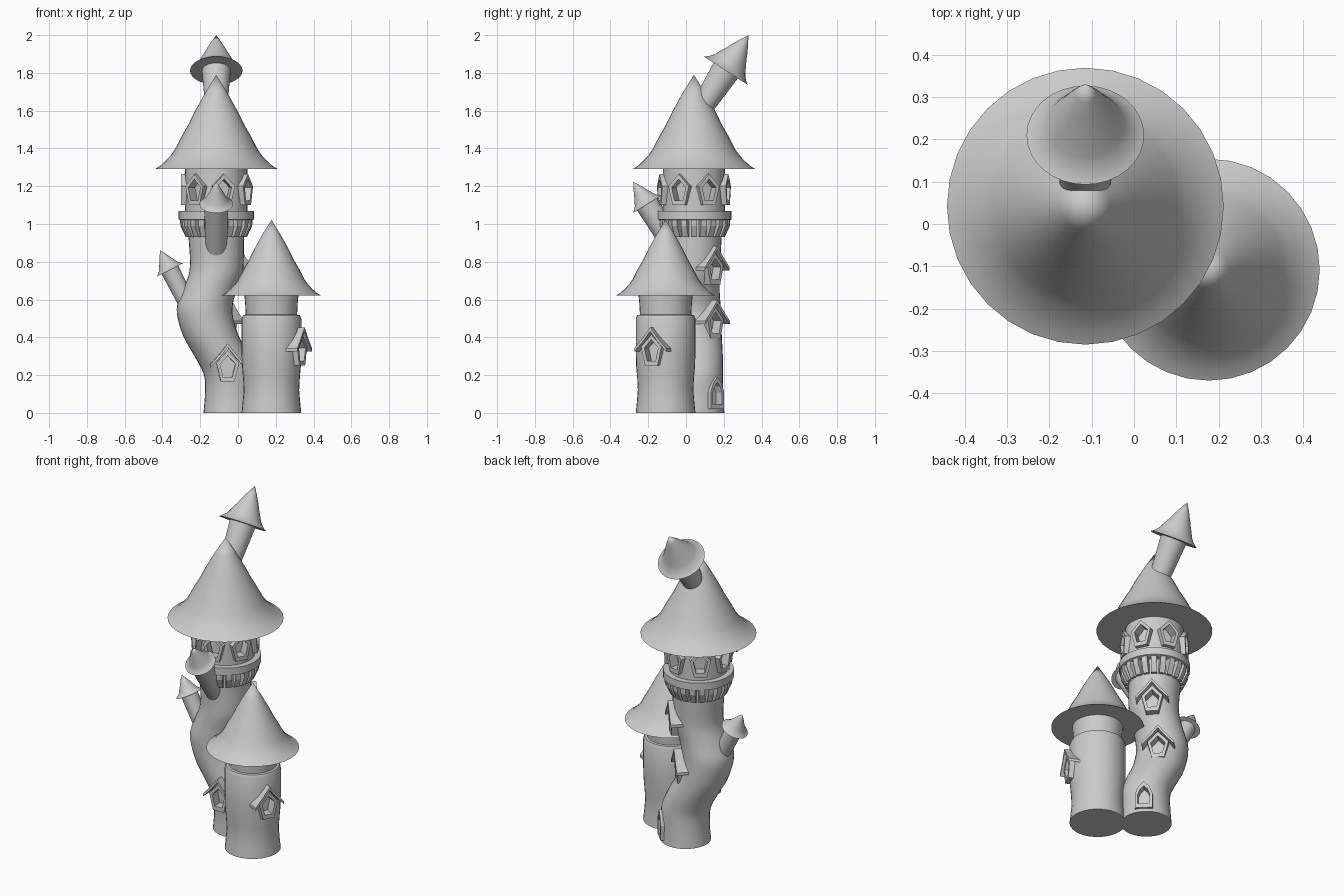
import bpy, bmesh, math
from mathutils import Matrix, Vector

if "Cube" in bpy.data.objects:
    bpy.data.objects.remove(bpy.data.objects["Cube"], do_unlink=True)

stone = bpy.data.materials.new("grey_stone")
stone.use_nodes = True
GREY = (0.6, 0.6, 0.6, 1)
stone.diffuse_color = GREY
stone.node_tree.nodes["Principled BSDF"].inputs["Base Color"].default_value = GREY


def finish(name, bm, matrix=Matrix()):
    bmesh.ops.remove_doubles(bm, verts=bm.verts, dist=1e-5)
    bmesh.ops.recalc_face_normals(bm, faces=bm.faces)
    bm.transform(matrix)
    mesh = bpy.data.meshes.new(name)
    bm.to_mesh(mesh)
    bm.free()
    mesh.materials.append(stone)
    obj = bpy.data.objects.new(name, mesh)
    bpy.context.collection.objects.link(obj)
    return obj


def smooth(obj):
    bpy.ops.object.select_all(action="DESELECT")
    obj.select_set(True)
    bpy.context.view_layer.objects.active = obj
    bpy.ops.object.shade_smooth_by_angle(angle=math.radians(35))


def lathe(name, rings, matrix=Matrix(), sides=32):
    """Closed body from rings of (radius, z) or (radius, z, x, y)."""
    bm = bmesh.new()
    loops = []
    for ring in rings:
        r, z, x, y = (tuple(ring) + (0, 0))[:4]
        angles = [math.tau * i / sides for i in range(sides)]
        loops.append([bm.verts.new((x + r * math.cos(a), y + r * math.sin(a), z)) for a in angles])
    for low, high in zip(loops, loops[1:]):
        for i in range(sides):
            j = (i + 1) % sides
            bm.faces.new((low[i], low[j], high[j], high[i]))
    bm.faces.new(loops[0][::-1])
    if rings[-1][0] > 0.001:
        bm.faces.new(loops[-1])
    return finish(name, bm, matrix)


def prism(name, outline, back, front, matrix, hole=None):
    """Outline of (side, z) points extruded along local x, with an optional hole."""
    bm = bmesh.new()
    n = len(outline)

    def loop(points, x):
        return [bm.verts.new((x, s, z)) for s, z in points]

    ends = [loop(outline, back), loop(outline, front)]
    pairs = [ends]
    if hole:
        inner = [loop(hole, back), loop(hole, front)]
        pairs += [inner, (ends[0], inner[0]), (ends[1], inner[1])]
    else:
        for end in ends:
            bm.faces.new(end)
    for a, b in pairs:
        for i in range(n):
            j = (i + 1) % n
            bm.faces.new((a[i], a[j], b[j], b[i]))
    return finish(name, bm, matrix)


def place(x, y, z, degrees):
    return Matrix.Translation((x, y, z)) @ Matrix.Rotation(math.radians(degrees), 4, "Z")


def shrink(points, factor, centre=0.08):
    return [(s * factor, centre + (z - centre) * factor) for s, z in points]


def carve(wall, cutter):
    mod = wall.modifiers.new("opening", "BOOLEAN")
    mod.operation = "DIFFERENCE"
    mod.solver = "EXACT"
    mod.object = cutter
    bpy.context.view_layer.objects.active = wall
    bpy.ops.object.modifier_apply(modifier=mod.name)
    bpy.data.objects.remove(cutter, do_unlink=True)


PENTAGON = [(-0.036, 0), (0.036, 0), (0.06, 0.1), (0, 0.165), (-0.06, 0.1)]
ARCH = [(-0.05, 0), (0.05, 0), (0.05, 0.09), (0.03, 0.14), (0, 0.17), (-0.03, 0.14), (-0.05, 0.09)]
GABLE = [(-0.092, 0.075), (-0.04, 0.13), (0, 0.182), (0.04, 0.13), (0.092, 0.075),
         (0.092, 0.092), (0.045, 0.145), (0, 0.203), (-0.045, 0.145), (-0.092, 0.092)]


def window(name, wall, matrix, radius, shape=PENTAGON, proud=0.022, gable=True):
    hole = shrink(shape, 0.68)
    carve(wall, prism(name + "_cutter", shrink(shape, 0.72), radius - 0.035, radius + 0.1, matrix))
    prism(name + "_frame", shape, radius - 0.045, radius + proud, matrix, hole)
    if gable:
        prism(name + "_gable", GABLE, radius - 0.05, radius + 0.036, matrix)


# Flared roof shape, shared by every cone
FLARE = [(1, 0), (0.91, 0.035), (0.82, 0.09), (0.74, 0.145), (0.67, 0.21), (0.56, 0.35),
         (0.45, 0.475), (0.35, 0.61), (0.18, 0.81), (0, 1)]


def roof(name, radius, height, matrix):
    smooth(lathe(name, [(r * radius, z * height) for r, z in FLARE], matrix))


def turret(name, eave, direction, radius, height, stem_top, stem_low, length):
    """Leaning turret whose cap starts at the eave point."""
    turn = Vector((0, 0, 1)).rotation_difference(Vector(direction)).to_matrix().to_4x4()
    matrix = Matrix.Translation(eave) @ turn
    roof(name + "_roof", radius, height, matrix)
    smooth(lathe(name + "_stem", [(stem_low, -length), (stem_top, 0.01)], matrix))


# Crooked main tower
X, Y = -0.115, 0.042
path = [(0.143, 0, -0.04, 0.06), (0.138, 0.1, -0.037, 0.06), (0.14, 0.2, -0.04, 0.055),
        (0.145, 0.3, -0.085, 0.05), (0.147, 0.4, -0.14, 0.043), (0.147, 0.5, -0.172, 0.038),
        (0.147, 0.57, -0.175, 0.036), (0.142, 0.65, -0.15, 0.036), (0.142, 0.73, -0.12, 0.038),
        (0.142, 0.8, -0.112, 0.04), (0.147, 0.93, X, Y), (0.155, 1.04, X, Y)]


def spline(points, steps=3):
    pts = [Vector(p) for p in points]
    pts = [2 * pts[0] - pts[1]] + pts + [2 * pts[-1] - pts[-2]]
    out = []
    for a, b, c, d in zip(pts, pts[1:], pts[2:], pts[3:]):
        for k in range(steps):
            t = k / steps
            out.append(0.5 * (2 * b + (c - a) * t + (2 * a - 5 * b + 4 * c - d) * t ** 2
                              + (3 * b - a - 3 * c + d) * t ** 3))
    return out + [pts[-2]]


tower = lathe("main_tower", spline(path))
window("front_window", tower, place(-0.06, 0.05, 0.165, -88), 0.145)
window("lower_back_window", tower, place(-0.163, 0.038, 0.395, 45), 0.147)
window("upper_back_window", tower, place(-0.117, 0.04, 0.68, 45), 0.142)
window("door", tower, place(-0.038, 0.06, 0.02, 45), 0.139, ARCH, 0.012, False)
smooth(tower)

# Gallery: corbels, band and ring of windows
CORBELS = 22
for i in range(CORBELS):
    matrix = place(X, Y, 0, 360 * i / CORBELS) @ Matrix.Rotation(math.pi / 2, 4, "Z")
    profile = [(-0.13, 0.93), (-0.162, 0.93), (-0.19, 0.99), (-0.193, 1.035), (-0.13, 1.035)]
    prism("corbel", profile, -0.016, 0.016, matrix)
smooth(lathe("gallery_band", [(0.19, 1.02), (0.2, 1.025), (0.2, 1.07), (0.15, 1.07)], place(X, Y, 0, 0)))
room = lathe("gallery_room", [(0.165, 1.05), (0.165, 1.32)], place(X, Y, 0, 0))
for i in range(7):
    window("gallery_window", room, place(X, Y, 1.1, 180 + 360 * i / 7), 0.165, gable=False)
smooth(room)
roof("main_roof", 0.327, 0.5, place(X, Y, 1.29, 0))

# Leaning turrets
turret("top_turret", (X, 0.21, 1.812), (0, 0.54, 0.84), 0.139, 0.223, 0.077, 0.05, 0.34)
turret("front_turret", (X, -0.205, 1.105), (0, -0.53, 0.85), 0.089, 0.138, 0.064, 0.056, 0.3)
turret("side_turret", (-0.36, 0.035, 0.757), (-0.45, 0, 0.89), 0.079, 0.115, 0.05, 0.042, 0.3)

# Small tower
SX, SY = 0.177, -0.108
body = lathe("small_tower", [(0.158, 0), (0.152, 0.06), (0.147, 0.12), (0.15, 0.18), (0.156, 0.25),
                             (0.158, 0.32), (0.158, 0.5), (0.15, 0.518), (0.136, 0.52),
                             (0.139, 0.58), (0.145, 0.64)], place(SX, SY, 0, 0))
window("small_tower_window", body, place(SX, SY, 0.25, -25), 0.158)
smooth(body)
roof("small_roof", 0.262, 0.4, place(SX, SY, 0.622, 0))
